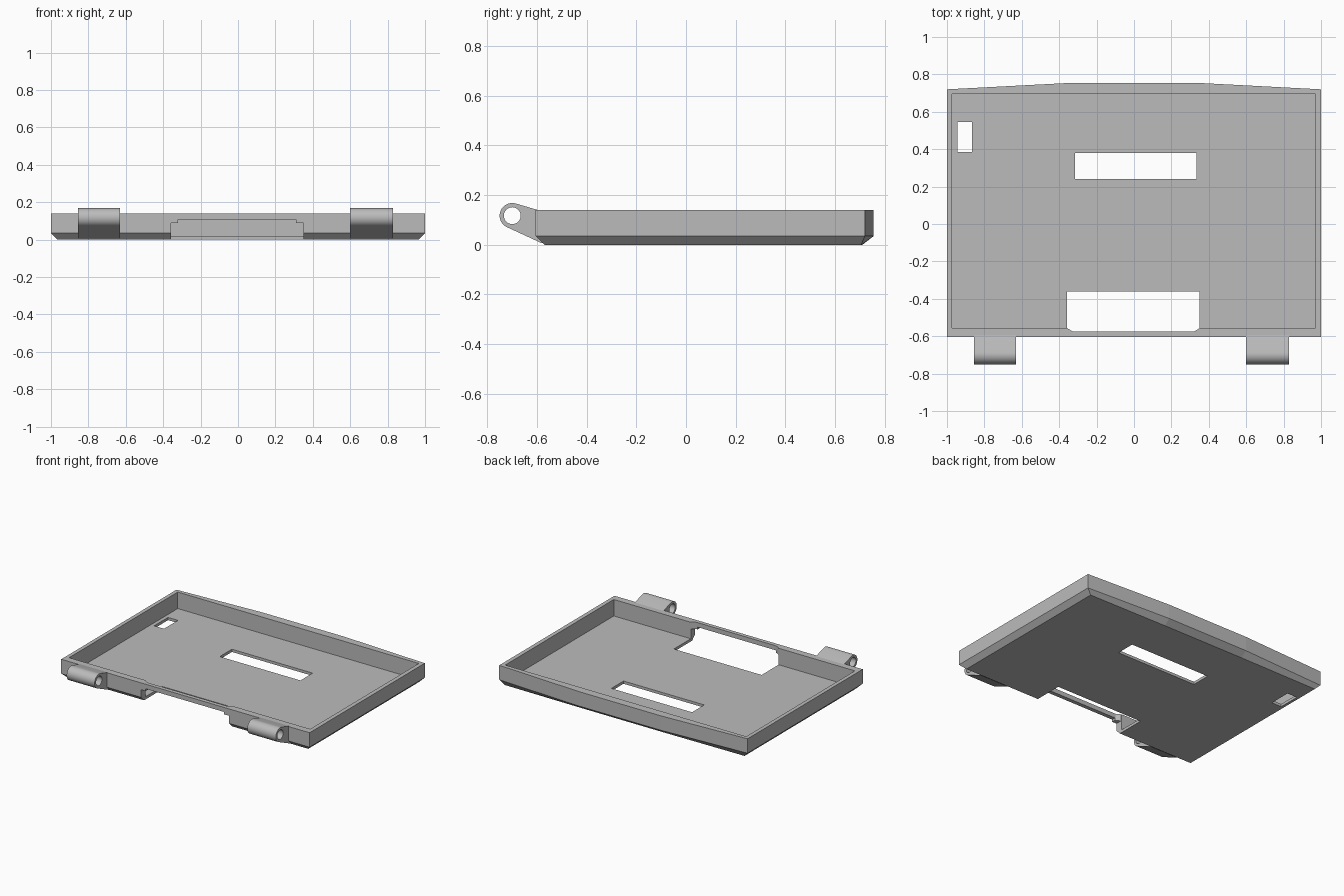
import bpy
import bmesh
import math

default = bpy.data.objects.get("Cube")
if default:
    bpy.data.objects.remove(default, do_unlink=True)

grey = bpy.data.materials.new("plain_grey")
grey.use_nodes = True
colour = (0.5, 0.5, 0.5, 1)
grey.diffuse_color = colour
grey.node_tree.nodes["Principled BSDF"].inputs["Base Color"].default_value = colour


def loft(name, rings):
    """Skin a stack of equal-length point rings and cap both ends."""
    bm = bmesh.new()
    loops = [[bm.verts.new(p) for p in ring] for ring in rings]
    for a, b in zip(loops, loops[1:]):
        for i in range(len(a)):
            j = (i + 1) % len(a)
            bm.faces.new((a[i], a[j], b[j], b[i]))
    bm.faces.new(loops[0])
    bm.faces.new(loops[-1])
    bmesh.ops.recalc_face_normals(bm, faces=bm.faces)
    mesh = bpy.data.meshes.new(name)
    bm.to_mesh(mesh)
    bm.free()
    mesh.materials.append(grey)
    obj = bpy.data.objects.new(name, mesh)
    bpy.context.collection.objects.link(obj)
    return obj


def prism(name, outline, axis, low, high):
    """Extrude a 2D outline along x, y or z."""
    def place(p, d):
        return {"x": (d, *p), "y": (p[0], d, p[1]), "z": (*p, d)}[axis]
    return loft(name, [[place(p, d) for p in outline] for d in (low, high)])


def rect(x0, x1, y0, y1):
    return [(x0, y0), (x1, y0), (x1, y1), (x0, y1)]


def cut(target, cutter):
    """Subtract a cutter, bake the result and remove the cutter."""
    cutter.hide_render = True
    mod = target.modifiers.new("cut", "BOOLEAN")
    mod.operation = "DIFFERENCE"
    mod.solver = "EXACT"
    mod.object = cutter
    bpy.context.view_layer.objects.active = target
    bpy.ops.object.modifier_apply(modifier=mod.name)
    bpy.data.objects.remove(cutter, do_unlink=True)


def ring(x0, x1, front, corner, back, z):
    """Tray outline whose back edge bows out towards the middle."""
    return [(x0, front, z), (x1, front, z), (x1, corner, z),
            (0.33, back, z), (-0.33, back, z), (x0, corner, z)]


# Tray with chamfered base, bowed back and hollow inside
tray = loft("tray", [
    ring(-0.965, 0.965, -0.57, 0.705, 0.71, 0),
    ring(-1, 1, -0.605, 0.72, 0.755, 0.035),
    ring(-1, 1, -0.605, 0.72, 0.755, 0.14),
    ring(-0.972, 0.97, -0.555, 0.695, 0.695, 0.14),
    ring(-0.972, 0.97, -0.555, 0.695, 0.695, 0.02)])

# Openings in the floor
cut(tray, prism("slot_cutter", rect(-0.315, 0.335, 0.24, 0.38), "z", -0.1, 0.1))
cut(tray, prism("port_cutter", rect(-0.945, -0.865, 0.385, 0.545), "z", -0.1, 0.1))

# Front notch, leaving a thin bridge along the top of the wall
notch = [(-0.357, -0.36), (-0.357, -0.557), (-0.325, -0.576),
         (0.32, -0.576), (0.35, -0.557), (0.35, -0.36)]
cut(tray, prism("notch_cutter", notch, "z", -0.1, 0.3))
gap = [(-0.357, -0.1), (0.35, -0.1), (0.35, 0.09), (0.31, 0.09),
       (0.31, 0.107), (-0.32, 0.107), (-0.32, 0.09), (-0.357, 0.09)]
cut(tray, prism("gap_cutter", gap, "y", -0.8, -0.5))

# Hinge knuckles with a pin hole through each
PIN_Y, PIN_Z = -0.699, 0.117


def circle(radius, start, end, steps):
    angles = [math.radians(start + (end - start) * i / steps) for i in range(steps + 1)]
    return [(PIN_Y + radius * math.cos(a), PIN_Z + radius * math.sin(a)) for a in angles]


for name, x0, x1 in (("right_hinge", -0.855, -0.63), ("left_hinge", 0.6, 0.83)):
    profile = circle(0.051, 75, 242, 16) + [(-0.58, 0.006), (-0.556, 0.03), (-0.556, 0.128), (-0.6, 0.141)]
    hinge = prism(name, profile, "x", x0, x1)
    cut(hinge, prism("pin_cutter", circle(0.034, 0, 345, 23), "x", x0 - 0.1, x1 + 0.1))
    bpy.ops.object.select_all(action="DESELECT")
    hinge.select_set(True)
    bpy.context.view_layer.objects.active = hinge
    bpy.ops.object.shade_smooth_by_angle(angle=math.radians(30))
